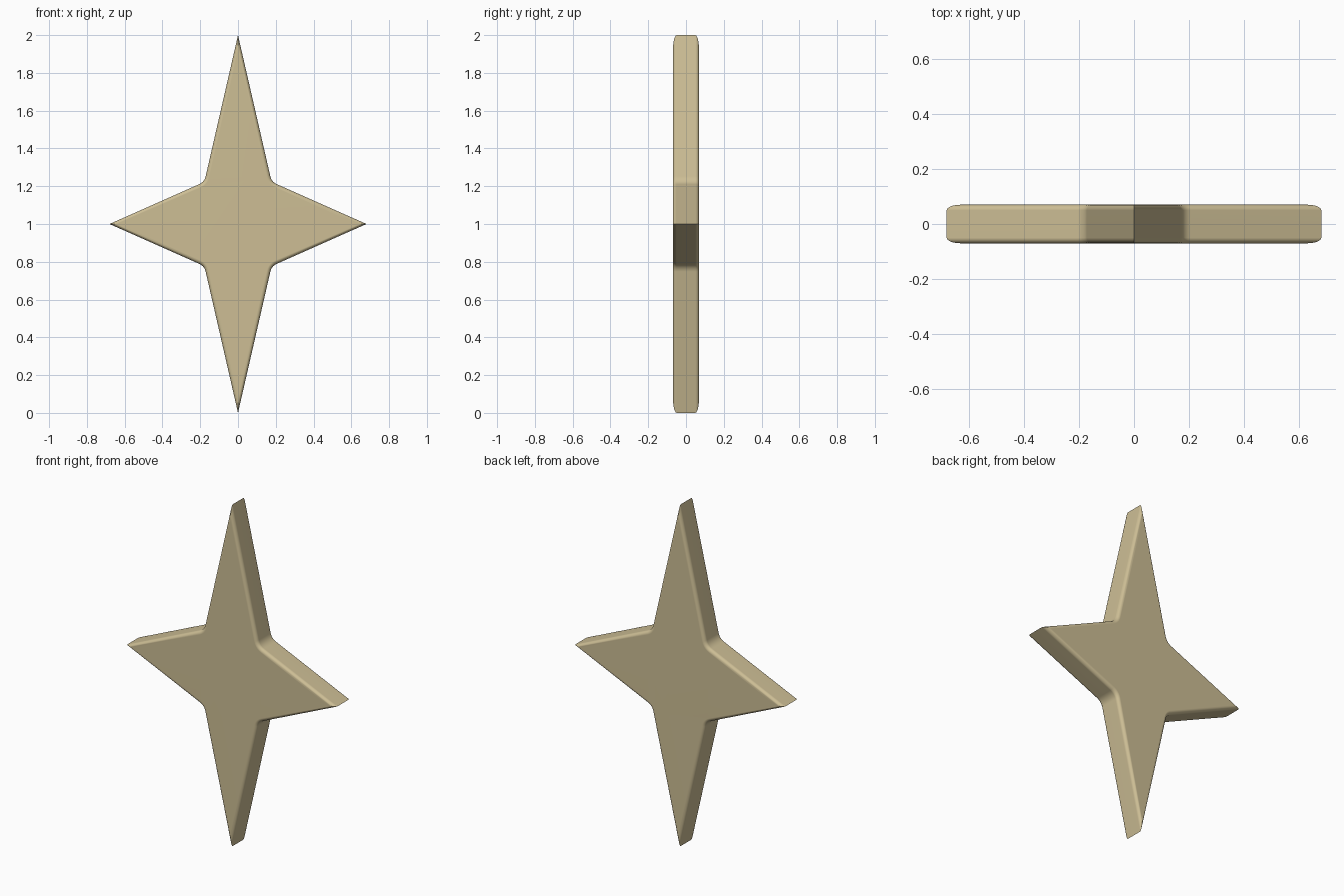
import bpy, bmesh, math
from mathutils import Vector

if "Cube" in bpy.data.objects:
    bpy.data.objects.remove(bpy.data.objects["Cube"])

HALF_DEPTH, ROUND, STEPS = 0.07, 0.02, 5
TIP_X, TIP_Z = 0.68, 1.0
NOTCH = Vector((0.178, 0.223))
FILLET = 0.03


def star_outline():
    """Counter-clockwise four-point star with softened inner corners."""
    tips = [Vector(p) for p in ((TIP_X, 0), (0, TIP_Z), (-TIP_X, 0), (0, -TIP_Z))]
    signs = ((1, 1), (-1, 1), (-1, -1), (1, -1))
    pts = []
    for i, (sx, sz) in enumerate(signs):
        a, b = tips[i], tips[(i + 1) % 4]
        c = Vector((NOTCH.x * sx, NOTCH.y * sz))
        pts.append(a)
        p = c + (a - c).normalized() * FILLET
        q = c + (b - c).normalized() * FILLET
        for k in range(6):
            t = k / 5
            pts.append(p * (1 - t) ** 2 + c * 2 * t * (1 - t) + q * t * t)
    return pts


def inset(pts, d):
    """Mitred inward offset of a counter-clockwise outline."""
    out = []
    for i, p in enumerate(pts):
        e1 = (p - pts[i - 1]).normalized()
        e2 = (pts[(i + 1) % len(pts)] - p).normalized()
        n1, n2 = Vector((-e1.y, e1.x)), Vector((-e2.y, e2.x))
        out.append(p + (n1 + n2) * d / (1 + n1.dot(n2)))
    return out


# Quarter-round edge section: (depth, inset), front to back
arc = [math.pi / 2 * k / STEPS for k in range(STEPS + 1)]
back = [(HALF_DEPTH - ROUND * (1 - math.sin(a)), ROUND * (1 - math.cos(a))) for a in arc]
section = [(-y, d) for y, d in reversed(back)] + back

# Star body: stacked rings joined by side walls, closed by flat faces
outline = star_outline()
bm = bmesh.new()
rings = [[bm.verts.new((p.x, y, p.y + TIP_Z)) for p in inset(outline, d)]
         for y, d in section]
n = len(outline)
for r, s in zip(rings, rings[1:]):
    for i in range(n):
        j = (i + 1) % n
        bm.faces.new((r[i], r[j], s[j], s[i]))
bm.faces.new(rings[0])
bm.faces.new(rings[-1])
bmesh.ops.recalc_face_normals(bm, faces=bm.faces)

mesh = bpy.data.meshes.new("star_body")
bm.to_mesh(mesh)
bm.free()
star = bpy.data.objects.new("star_body", mesh)
bpy.context.collection.objects.link(star)

# Sand coloured finish
mat = bpy.data.materials.new("sand")
mat.diffuse_color = (0.61, 0.515, 0.30, 1)
mat.use_nodes = True
mat.node_tree.nodes["Principled BSDF"].inputs["Base Color"].default_value = mat.diffuse_color
mesh.materials.append(mat)

# Smooth rounded edges, flat front and back
bpy.context.view_layer.objects.active = star
star.select_set(True)
bpy.ops.object.shade_smooth_by_angle(angle=math.radians(35))
weighted = star.modifiers.new("flat_faces", 'WEIGHTED_NORMAL')
weighted.keep_sharp = True
